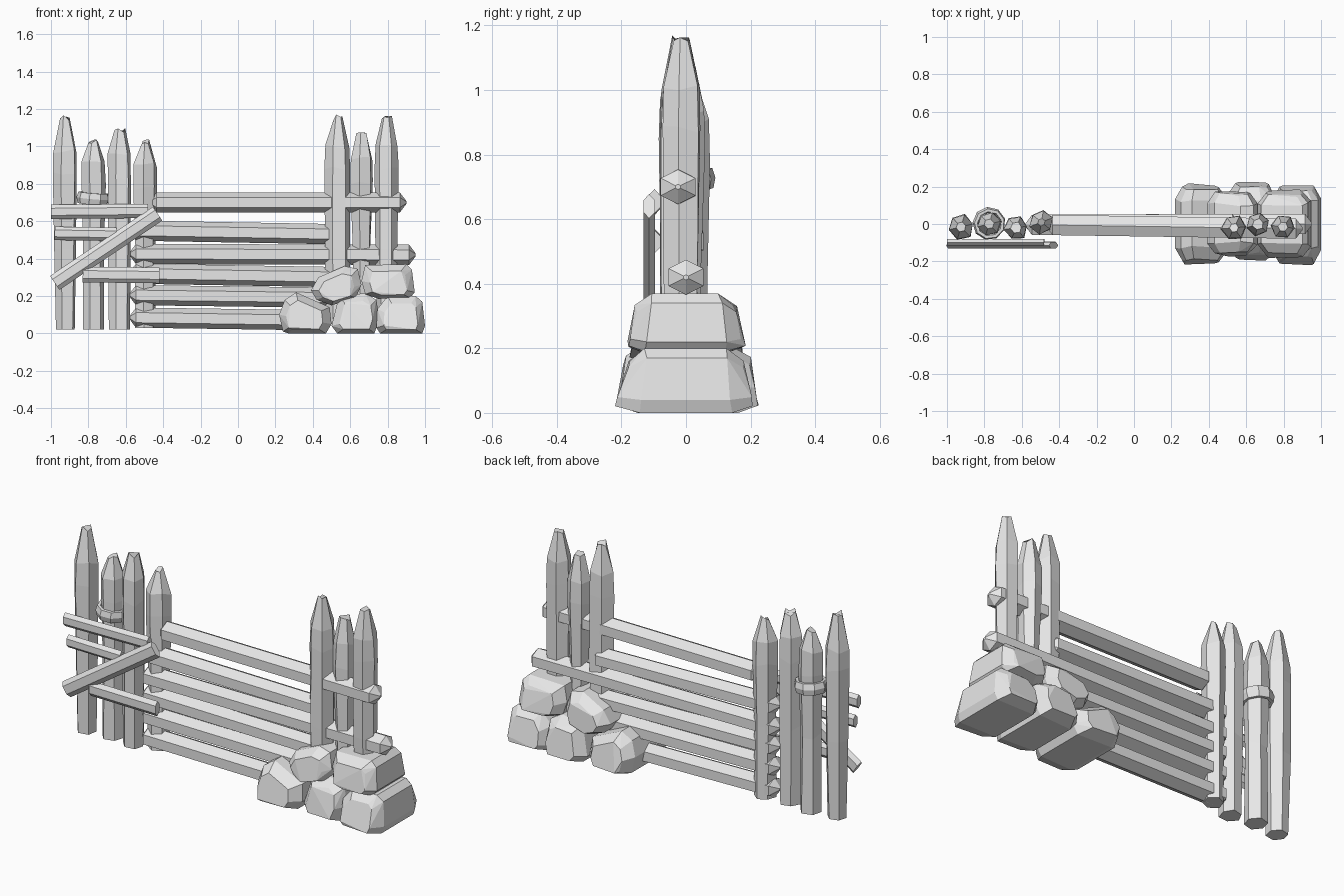
import bpy, bmesh, math, random
from mathutils import Vector

random.seed(4)
cube = bpy.data.objects.get("Cube")
if cube:
    bpy.data.objects.remove(cube, do_unlink=True)

grey = bpy.data.materials.new("plain_grey")
grey.use_nodes = True
grey.diffuse_color = (0.8, 0.8, 0.8, 1)
grey.node_tree.nodes["Principled BSDF"].inputs["Base Color"].default_value = (0.8, 0.8, 0.8, 1)


def finish(name, bm):
    bmesh.ops.recalc_face_normals(bm, faces=bm.faces)
    mesh = bpy.data.meshes.new(name)
    bm.to_mesh(mesh)
    bm.free()
    mesh.materials.append(grey)
    obj = bpy.data.objects.new(name, mesh)
    bpy.context.collection.objects.link(obj)
    return obj


def loft(name, rings):
    """Skin a row of equal rings and cap both ends."""
    bm = bmesh.new()
    rows = [[bm.verts.new(p) for p in ring] for ring in rings]
    n = len(rows[0])
    for low, high in zip(rows, rows[1:]):
        for i in range(n):
            j = (i + 1) % n
            bm.faces.new((low[i], low[j], high[j], high[i]))
    bm.faces.new(rows[0])
    bm.faces.new(rows[-1])
    return finish(name, bm)


def post(name, x, y, base, top, shoulder, foot, waist, chest, tip):
    """Rough hewn six-sided stake with a tapered head."""
    sides = 6
    spin = random.uniform(0, 1)
    wobble = [random.uniform(0.93, 1.07) for _ in range(sides)]
    levels = [(base, foot), (0.45, waist), (shoulder - 0.12, chest),
              (shoulder, chest * 0.97), (top - 0.015, tip)]
    rings = []
    for k, (z, r) in enumerate(levels):
        ring = []
        for i in range(sides):
            a = spin + math.tau * i / sides
            rr = r * wobble[i] * random.uniform(0.95, 1.05)
            lift = random.uniform(-0.015, 0.015) * (k > 0)
            ring.append((x + rr * math.cos(a), y + rr * math.sin(a), z + lift))
        rings.append(ring)
    loft(name, rings)


def beam(name, start, end, half_h, half_d, point=0.0):
    """Six-sided bar between two points, with optional pointed ends."""
    a, b = Vector(start), Vector(end)
    axis = (b - a).normalized()
    side = Vector((0, 1, 0))
    up = side.cross(axis) * -1

    def ring(p, s):
        pts = []
        for i in range(6):
            t = math.tau * i / 6
            pts.append(p + up * (math.cos(t) * half_h * s)
                       + side * (math.sin(t) * half_d * s / 0.866))
        return pts

    rings = [ring(a, 1), ring(b, 1)]
    if point:
        rings = [ring(a, 0.15), ring(a + axis * point, 1),
                 ring(b - axis * point, 1), ring(b, 0.15)]
    loft(name, rings)


def rock(name, front, back, profile):
    """Chunky boulder: hull of a front outline shrunk towards both ends."""
    n = len(profile)
    cx = sum(p[0] for p in profile) / n
    low = min(p[1] for p in profile)
    height = max(p[1] for p in profile) - low
    cz = low + 0.35 * height
    bm = bmesh.new()
    for y, s in ((front, 0.7), (front * 0.68, 1), (back * 0.68, 1), (back, 0.7)):
        for x, z in profile:
            lean = 1 - 0.16 * (z - low) / height
            jig = random.uniform(-0.008, 0.008)
            bm.verts.new((cx + (x - cx) * s, y * lean + jig, cz + (z - cz) * s))
    hull = bmesh.ops.convex_hull(bm, input=bm.verts)
    loose = [v for v in bm.verts if not v.link_faces]
    bmesh.ops.delete(bm, geom=loose, context='VERTS')
    bmesh.ops.dissolve_limit(bm, angle_limit=math.radians(6), verts=bm.verts, edges=bm.edges)
    finish(name, bm)


# Upright stakes: x, y, base, top, shoulder, foot, waist, chest, tip
stakes = {
    "left_post_outer": (-.925, -.015, .02, 1.17, .97, .055, .066, .071, .028),
    "left_post_banded": (-.775, 0, .02, 1.04, .92, .06, .057, .066, .028),
    "left_post_tall": (-.63, -.02, .02, 1.1, .95, .055, .06, .064, .03),
    "left_post_inner": (-.495, .01, .03, 1.04, .9, .055, .056, .065, .02),
    "right_post_inner": (.535, -.02, .05, 1.17, 1, .065, .066, .067, .024),
    "right_post_middle": (.663, 0, .05, 1.08, .93, .045, .05, .062, .03),
    "right_post_outer": (.797, -.015, .05, 1.17, 1, .05, .058, .064, .026),
}
for name, spec in stakes.items():
    post(name, *spec)

# Long horizontal rails with pointed ends: left x, left z, right x, right z, right y
rails = [(-.47, .7, .9, .7, -.025), (-.58, .55, .56, .53, 0), (-.58, .425, .95, .42, 0),
         (-.58, .32, .6, .3, 0), (-.58, .205, .6, .19, 0), (-.58, .085, .45, .07, 0)]
for i, (x0, z0, x1, z1, y1) in enumerate(rails):
    beam(f"rail_{i + 1}", (x0, -.005, z0), (x1, y1, z1), .054, .054, .035)

# Loose planks nailed across the left stakes
beam("plank_upper", (-1, -.098, .65), (-.48, -.098, .655), .038, .018)
beam("plank_short", (-.98, -.098, .535), (-.65, -.098, .53), .036, .018)
beam("plank_lower", (-.83, -.112, .315), (-.42, -.112, .31), .042, .018)
beam("plank_diagonal", (-.98, -.114, .27), (-.43, -.114, .64), .045, .018)

# Binding band around one stake
bpy.ops.mesh.primitive_torus_add(major_segments=9, minor_segments=6, major_radius=.073,
                                 minor_radius=.016, location=(-.775, .003, .722))
band = bpy.context.object
band.name = "post_band"
band.scale.z = 2.2
band.rotation_euler = (.08, .06, .3)
band.data.materials.append(grey)

# Boulders piled round the right stakes
rock("rock_low_inner", -.215, .21,
     [(.22, .1), (.24, .01), (.27, 0), (.47, 0), (.5, .05), (.49, .14), (.31, .22), (.25, .18)])
rock("rock_low_middle", -.19, .23,
     [(.5, .04), (.53, 0), (.73, 0), (.755, .08), (.74, .18), (.68, .215), (.54, .2)])
rock("rock_low_outer", -.215, .21,
     [(.74, .03), (.76, 0), (.985, 0), (1, .04), (.985, .17), (.95, .2), (.8, .2), (.745, .13)])
rock("rock_high_inner", -.17, .18,
     [(.39, .23), (.42, .18), (.5, .15), (.63, .19), (.66, .26), (.64, .345), (.57, .36), (.43, .3)])
rock("rock_high_outer", -.18, .18,
     [(.66, .28), (.68, .21), (.75, .185), (.92, .19), (.945, .22), (.93, .34), (.9, .37), (.68, .365)])
